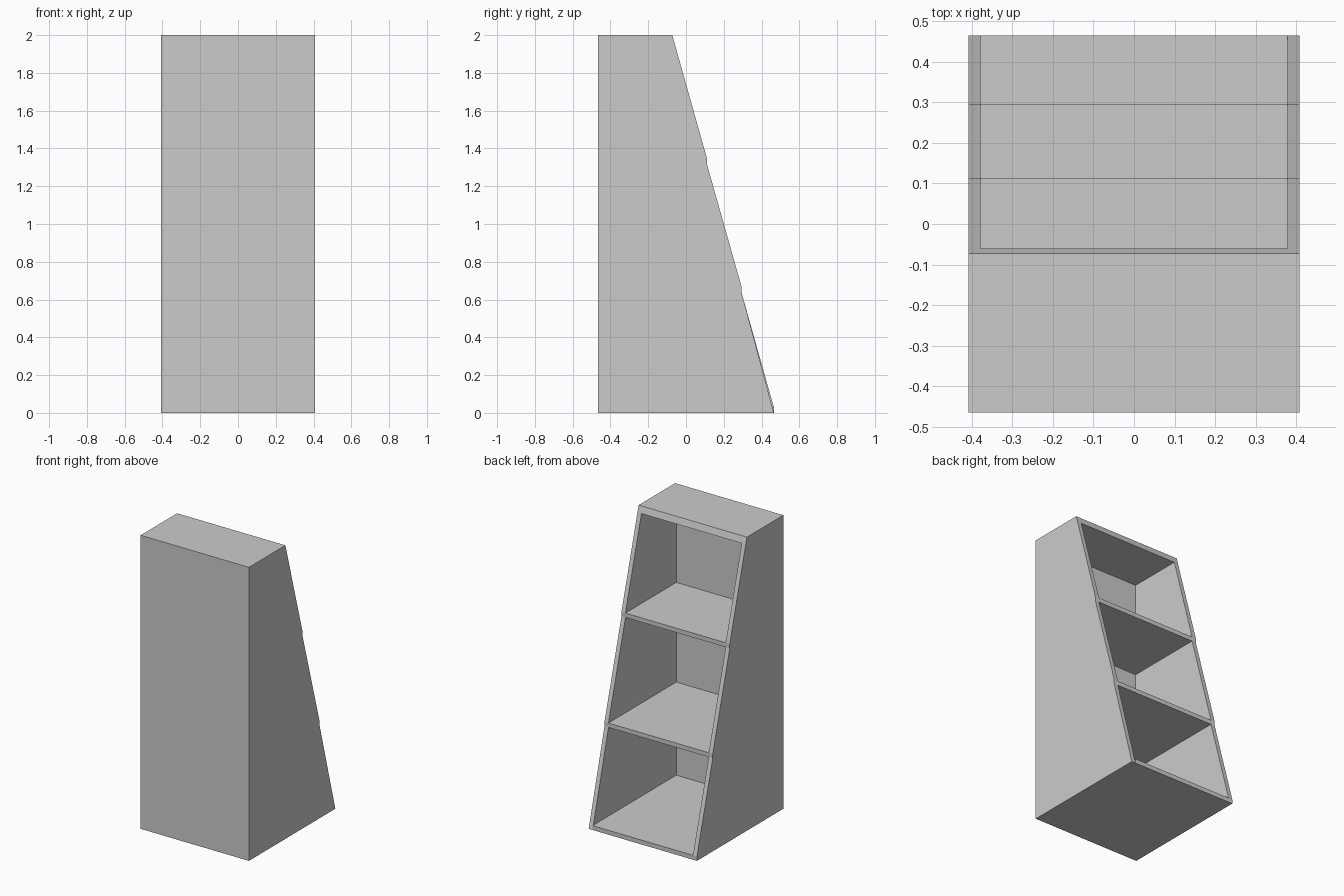
import bpy
import bmesh

cube = bpy.data.objects.get("Cube")
if cube:
    bpy.data.objects.remove(cube)

mat = bpy.data.materials.new("light_grey")
mat.use_nodes = True
GREY = (0.6, 0.6, 0.6, 1)
mat.diffuse_color = GREY
mat.node_tree.nodes["Principled BSDF"].inputs["Base Color"].default_value = GREY

W, D, H, T = 0.408, 0.465, 2.0, 0.03   # half width, half depth, height, board thickness
IN = W - T                             # inner half width
TOP_Y, CEIL_Y, CEIL = -0.073, -0.06, 1.955
SHELVES = [(0.295, 0.664), (0.112, 1.343)]   # shelf edge y and top z


def board(name, profile, x0, x1):
    """Extrude a (y, z) outline across x."""
    bm = bmesh.new()
    face = bm.faces.new([bm.verts.new((x0, y, z)) for y, z in profile])
    new = bmesh.ops.extrude_face_region(bm, geom=[face])["geom"]
    verts = [v for v in new if isinstance(v, bmesh.types.BMVert)]
    bmesh.ops.translate(bm, verts=verts, vec=(x1 - x0, 0, 0))
    bmesh.ops.recalc_face_normals(bm, faces=bm.faces)
    mesh = bpy.data.meshes.new(name)
    bm.to_mesh(mesh)
    bm.free()
    mesh.materials.append(mat)
    bpy.context.collection.objects.link(bpy.data.objects.new(name, mesh))


def slab(name, y1, z0, z1):
    board(name, [(T - D, z0), (y1, z0), (y1, z1), (T - D, z1)], -IN, IN)


# Side panels: sloping rear edge with a short upright step at each shelf
slope = [p for y, z in SHELVES for p in ((y, z - T), (y, z))]
slope += [(CEIL_Y, CEIL), (TOP_Y, H), (-D, H)]
board("left_side", [(-D, 0), (D, 0)] + slope, IN, W)
board("right_side", [(-D, 0), (D, 0), (D, T)] + slope, -W, -IN)

# Closed front panel
board("front_panel", [(-D, 0), (T - D, 0), (T - D, H), (-D, H)], -IN, IN)

# Base, shelves and bevelled top
slab("base", D, 0, T)
for name, (y, z) in zip(("lower_shelf", "upper_shelf"), SHELVES):
    slab(name, y, z - T, z)
board("top", [(T - D, CEIL), (CEIL_Y, CEIL), (TOP_Y, H), (T - D, H)], -IN, IN)
